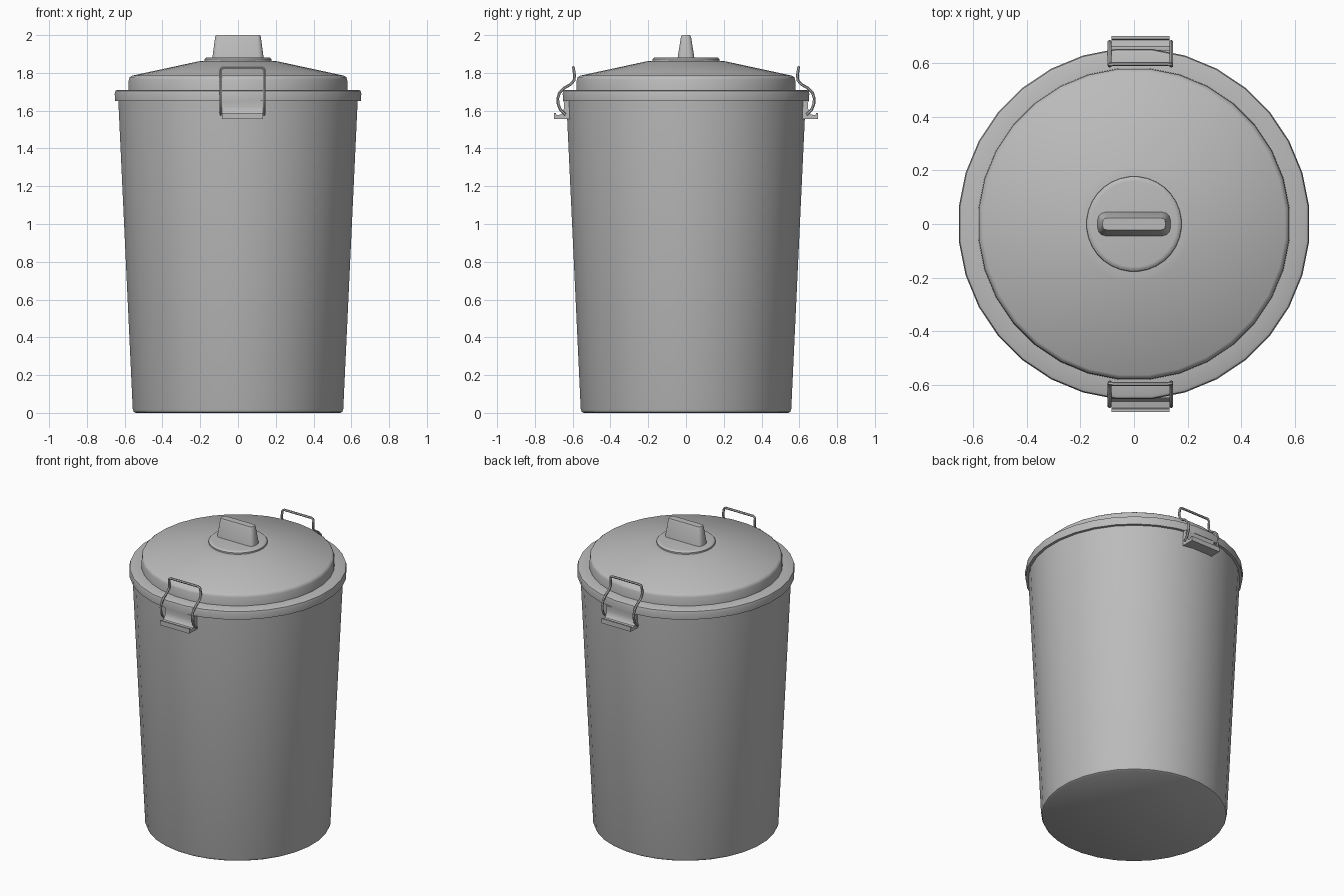
import bpy, bmesh, math
from mathutils import Vector

cube = bpy.data.objects.get("Cube")
if cube:
    bpy.data.objects.remove(cube)

SIDES = 32
CLIP_X = 0.024

grey = bpy.data.materials.new("plain grey")
grey.use_nodes = True
colour = (0.5, 0.5, 0.5, 1)
grey.diffuse_color = colour
grey.node_tree.nodes["Principled BSDF"].inputs["Base Color"].default_value = colour


def finish(obj, angle=35):
    obj.data.materials.append(grey)
    bpy.ops.object.select_all(action='DESELECT')
    obj.select_set(True)
    bpy.context.view_layer.objects.active = obj
    bpy.ops.object.shade_smooth_by_angle(angle=math.radians(angle))
    return obj


def loft(name, rings, angle=35):
    """Skin closed rings from bottom to top and cap both ends."""
    bm = bmesh.new()
    loops = [[bm.verts.new(p) for p in ring] for ring in rings]
    count = len(rings[0])
    for low, high in zip(loops, loops[1:]):
        for i in range(count):
            j = (i + 1) % count
            bm.faces.new((low[i], low[j], high[j], high[i]))
    bm.faces.new(loops[0][::-1])
    bm.faces.new(loops[-1])
    bmesh.ops.recalc_face_normals(bm, faces=bm.faces)
    mesh = bpy.data.meshes.new(name)
    bm.to_mesh(mesh)
    bm.free()
    obj = bpy.data.objects.new(name, mesh)
    bpy.context.collection.objects.link(obj)
    return finish(obj, angle)


def lathe(name, profile, sides=SIDES):
    turns = [(i + 0.5) * math.tau / sides for i in range(sides)]
    return loft(name, [[(r * math.cos(a), r * math.sin(a), z) for a in turns]
                       for r, z in profile])


def rounded_rect(hx, hy, corner, z):
    ring = []
    for k, (sx, sy) in enumerate(((1, 1), (-1, 1), (-1, -1), (1, -1))):
        for step in range(4):
            a = (k + step / 3) * math.pi / 2
            ring.append((sx * (hx - corner) + corner * math.cos(a),
                         sy * (hy - corner) + corner * math.sin(a), z))
    return ring


# Tapered bin body and its rim
lathe("bin_body", [(0.545, 0), (0.555, 0.006), (0.56, 0.02), (0.637, 1.66)])
lathe("bin_rim", [(0.63, 1.652), (0.654, 1.652), (0.656, 1.69),
                  (0.652, 1.705), (0.642, 1.71), (0.55, 1.71)])

# Stepped, shallow conical lid
lathe("lid", [(0.583, 1.70), (0.581, 1.765), (0.576, 1.777), (0.565, 1.785),
              (0.215, 1.86), (0.19, 1.864)])
lathe("grip_base", [(0.178, 1.855), (0.177, 1.873), (0.17, 1.88), (0.16, 1.882)])

# Tapered lid grip
loft("lid_grip", [rounded_rect(0.137, 0.046, 0.03, 1.87),
                  rounded_rect(0.121, 0.027, 0.02, 1.99),
                  rounded_rect(0.117, 0.022, 0.016, 2.0)])


# Clip bracket: sideways extrusion of a curved shelf
def bracket(name, side):
    profile = [(0.61, 1.557), (0.70, 1.557), (0.70, 1.588), (0.69, 1.588),
               (0.685, 1.575), (0.662, 1.58), (0.65, 1.595), (0.645, 1.62),
               (0.648, 1.654), (0.61, 1.654)]
    return loft(name, [[(CLIP_X + x, side * y, z) for y, z in profile]
                       for x in (-0.108, 0.108)])


# Bent wire clip, mirrored from one leg
def wire(name, side):
    leg = [(0.64, 1.58), (0.665, 1.605), (0.677, 1.635), (0.679, 1.665),
           (0.67, 1.695), (0.645, 1.72), (0.61, 1.74), (0.593, 1.76),
           (0.59, 1.785), (0.594, 1.815)]
    half = [(0.115, y, z) for y, z in leg]
    half += [(0.111, 0.595, 1.824), (0.1, 0.596, 1.829)]
    path = half + [(-x, y, z) for x, y, z in reversed(half)]
    curve = bpy.data.curves.new(name, 'CURVE')
    curve.dimensions = '3D'
    curve.bevel_depth = 0.0075
    curve.bevel_resolution = 1
    spline = curve.splines.new('POLY')
    spline.points.add(len(path) - 1)
    spline.use_cyclic_u = True
    for point, (x, y, z) in zip(spline.points, path):
        point.co = (CLIP_X + x, side * y, z, 1)
    obj = bpy.data.objects.new(name, curve)
    bpy.context.collection.objects.link(obj)
    bpy.ops.object.select_all(action='DESELECT')
    obj.select_set(True)
    bpy.context.view_layer.objects.active = obj
    bpy.ops.object.convert(target='MESH')
    return finish(bpy.context.object, 50)


for label, side in (("front", -1), ("back", 1)):
    bracket(label + "_clip_bracket", side)
    wire(label + "_clip_wire", side)
